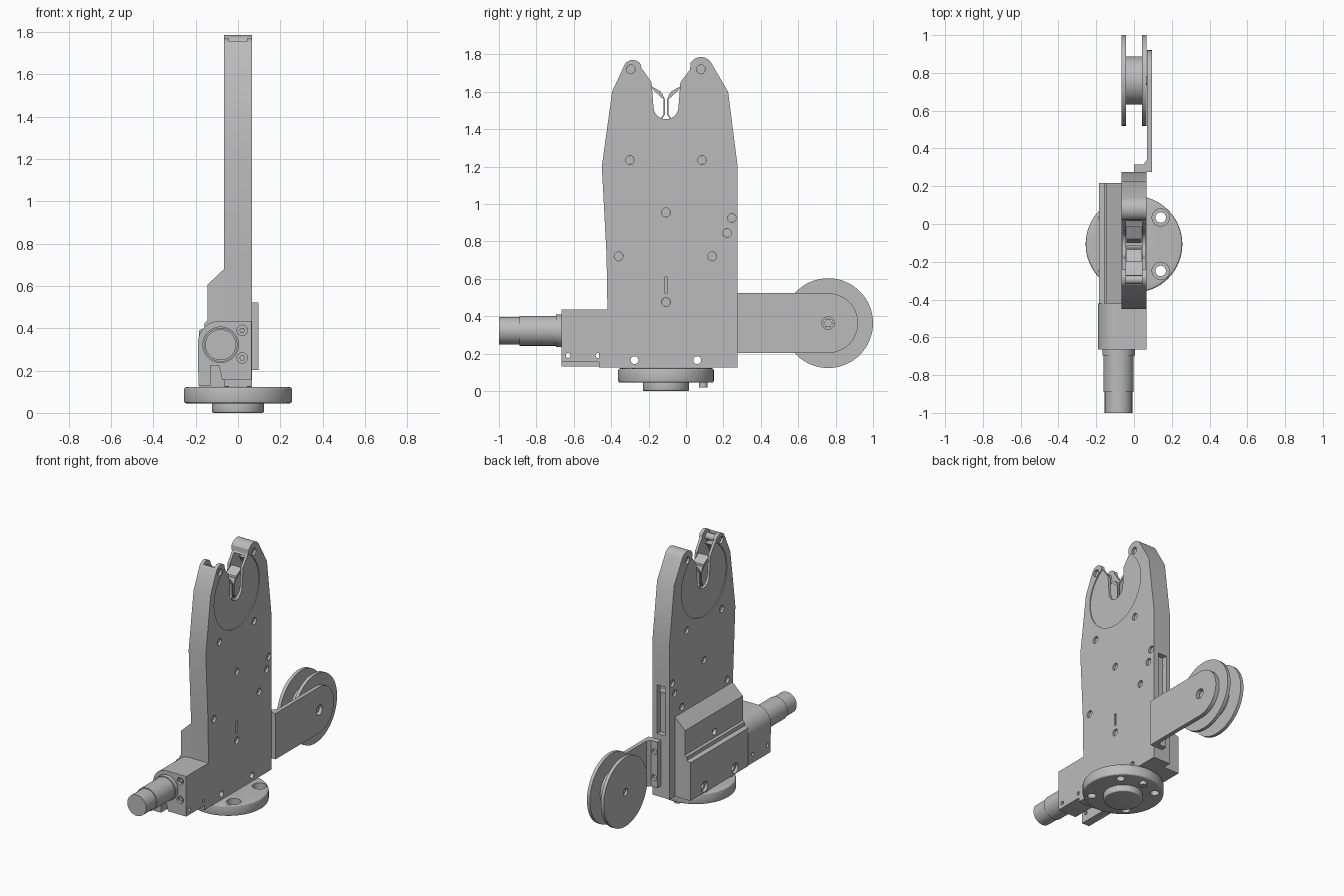
import bpy, bmesh, math
from mathutils import Matrix, Vector

if "Cube" in bpy.data.objects:
    bpy.data.objects.remove(bpy.data.objects["Cube"], do_unlink=True)

grey = bpy.data.materials.new("machined_grey")
grey.use_nodes = True
COLOUR = (0.5, 0.5, 0.5, 1)
grey.diffuse_color = COLOUR
grey.node_tree.nodes["Principled BSDF"].inputs["Base Color"].default_value = COLOUR

AXES = {"X": Matrix(((0, 0, 1), (1, 0, 0), (0, 1, 0))),
        "Y": Matrix(((1, 0, 0), (0, 0, 1), (0, 1, 0))),
        "Z": Matrix.Identity(3)}


def prism(name, pts, lo, hi, axis="X"):
    """Extrude a flat outline along an axis from lo to hi."""
    bm = bmesh.new()
    m = AXES[axis]
    face = bm.faces.new([bm.verts.new(m @ Vector((a, b, lo))) for a, b in pts])
    ext = bmesh.ops.extrude_face_region(bm, geom=[face])
    moved = [v for v in ext["geom"] if isinstance(v, bmesh.types.BMVert)]
    bmesh.ops.translate(bm, verts=moved, vec=m @ Vector((0, 0, hi - lo)))
    bmesh.ops.recalc_face_normals(bm, faces=bm.faces)
    mesh = bpy.data.meshes.new(name)
    bm.to_mesh(mesh)
    bm.free()
    mesh.materials.append(grey)
    obj = bpy.data.objects.new(name, mesh)
    bpy.context.collection.objects.link(obj)
    return obj


def arc(a, b, r, start, end, n=12):
    return [(a + r * math.cos(math.radians(start + (end - start) * i / n)),
             b + r * math.sin(math.radians(start + (end - start) * i / n))) for i in range(n + 1)]


def disc(name, a, b, r, lo, hi, axis="X", n=48):
    return prism(name, arc(a, b, r, 0, 360, n)[:-1], lo, hi, axis)


def box(name, x, y, z):
    return prism(name, [(x[0], y[0]), (x[1], y[0]), (x[1], y[1]), (x[0], y[1])], z[0], z[1], "Z")


def activate(obj):
    bpy.ops.object.select_all(action="DESELECT")
    obj.select_set(True)
    bpy.context.view_layer.objects.active = obj


def cut(obj, *cutters):
    activate(obj)
    for c in cutters:
        mod = obj.modifiers.new("cut", "BOOLEAN")
        mod.operation, mod.solver, mod.object = "DIFFERENCE", "EXACT", c
        bpy.ops.object.modifier_apply(modifier=mod.name)
        bpy.data.objects.remove(c, do_unlink=True)


def bevel(obj, width):
    activate(obj)
    mod = obj.modifiers.new("bevel", "BEVEL")
    mod.width, mod.segments, mod.limit_method, mod.angle_limit = width, 3, "ANGLE", 1.0
    bpy.ops.object.modifier_apply(modifier=mod.name)


MID = -0.107    # centre of the body along y
NOTCH_Z = 1.51  # centre of the rotor disc
W = 0.066       # half thickness of the body

# Main body outline with the notched top and two tips
outline = [(-0.465, 0.125), (0.275, 0.125), (0.275, 1.21), (0.225, 1.6)]
outline += arc(0.08, 1.722, 0.064, 25, 150)
outline += [(0.022, 1.72), (-0.03, 1.65)]
outline += arc(MID, 1.52, 0.067, 0, -180)
outline += [(-0.184, 1.65), (-0.24, 1.73)]
outline += arc(-0.285, 1.72, 0.05, 30, 150)
outline += [(-0.395, 1.6), (-0.45, 1.2), (-0.425, 0.73), (-0.42, 0.435), (-0.465, 0.435)]
body = prism("body_plate", outline, -W, W)

# Hollow behind the notch, shallow disc recesses and open slots at the tips
cut(body, disc("c", MID, NOTCH_Z, 0.235, -0.042, 0.042),
    disc("c", MID, NOTCH_Z, 0.25, 0.06, 0.1), disc("c", MID, NOTCH_Z, 0.25, -0.1, -0.06),
    disc("c", 0.075, 1.715, 0.052, -0.042, 0.042, n=24),
    box("c", (-0.042, 0.042), (-0.32, -0.2), (1.68, 1.9)),
    box("c", (-0.036, 0.03), (0.24, 0.4), (0.56, 0.9)),
    box("c", (0.055, 0.1), (-0.115, -0.099), (0.525, 0.61)))

# Screw bores with recessed pins
SCREWS = [(0.08, 1.72), (-0.295, 1.72), (-0.3, 1.235), (0.085, 1.235), (MID, 0.955),
          (0.245, 0.925), (0.22, 0.845), (-0.36, 0.72), (0.14, 0.72), (MID, 0.475)]
for y, z in SCREWS:
    cut(body, disc("c", y, z, 0.024, -0.2, 0.2, n=20))
    disc("body_pin", y, z, 0.0235, -0.05, 0.05, n=20)

# Thin forked spring guides inside the notch
for side in (-1, 1):
    path = [(0.085, 1.625), (0.02, 1.59), (0.006, 1.56), (0.006, 1.48), (0.02, 1.455)]
    strip = path + [(a + 0.008, b + (0.012 if i < 2 else 0)) for i, (a, b) in enumerate(path)][::-1]
    prism("spring_guide", [(MID + side * a, b) for a, b in strip], -0.04, 0.04)

# Gear cover on the right side with its sloped top
cover = prism("gear_cover", [(-W, 0.125), (-W, 0.68), (-0.145, 0.605), (-0.145, 0.435),
                             (-0.158, 0.425), (-0.158, 0.4), (-0.185, 0.39), (-0.185, 0.125)],
              -0.42, 0.217, "Y")
for y, z, r in ((-0.275, 0.165, 0.021), (0.06, 0.165, 0.021)):
    cut(body, disc("c", y, z, r, -0.3, 0.3, n=20))
    cut(cover, disc("c", y, z, r, -0.3, 0.3, n=20), disc("c", y, z, 0.036, -0.3, -0.165, n=20))
cut(cover, disc("c", MID, 0.475, 0.024, -0.2, -0.12, n=20))

# Motor mount block with a rounded shoulder
mount_outline = [(0.065, 0.155), (0.065, 0.435)] + arc(-0.085, 0.33, 0.105, 90, 180)
mount_outline += [(-0.187, 0.13), (-0.13, 0.13), (-0.13, 0.225), (-0.09, 0.225), (-0.075, 0.155)]
mount = prism("motor_mount", mount_outline, -0.665, -0.42, "Y")
for y in (-0.63, -0.47):
    cut(mount, disc("c", y, 0.19, 0.013, -0.3, 0.3, n=16))
for z in (0.26, 0.39):
    cut(mount, disc("c", 0.02, z, 0.025, -0.7, -0.645, "Y", 20))
    disc("mount_screw", 0.02, z, 0.014, -0.658, -0.64, "Y", 6)

# Motor in stepped cylinders
for name, r, lo, hi in (("motor_collar", 0.086, -0.695, -0.66), ("motor_case", 0.08, -0.89, -0.69),
                        ("motor_cap", 0.073, -1.0, -0.885)):
    disc(name, -0.082, 0.322, r, lo, hi, "Y")

# Round mounting flange with its hub, bolt holes and locating stud
flange = disc("base_flange", 0, MID, 0.256, 0.045, 0.122, "Z", 64)
bevel(flange, 0.012)
for k in range(4):
    a = math.radians(45 + 90 * k)
    cut(flange, disc("c", 0.2 * math.cos(a), MID + 0.2 * math.sin(a), 0.028, 0, 0.2, "Z", 20),
        disc("c", 0.2 * math.cos(a), MID + 0.2 * math.sin(a), 0.046, 0.08, 0.2, "Z", 24))
hub = disc("base_hub", 0, MID, 0.124, 0, 0.06, "Z")
bevel(hub, 0.01)
disc("locating_stud", 0, 0.092, 0.023, 0.02, 0.06, "Z", 20)

# Bent bracket arm carrying the wheel
WY, WZ = 0.76, 0.363
arm = prism("wheel_arm", [(0.285, 0.203)] + arc(WY, WZ, 0.16, -90, 90, 24) + [(0.285, 0.523)], 0.068, 0.096)
cut(arm, disc("c", WY, WZ, 0.034, 0, 0.2, n=20))
tab = prism("arm_tab", [(0, 0.276), (0.096, 0.276), (0.096, 0.34), (0.068, 0.34), (0.05, 0.315), (0, 0.315)],
            0.203, 0.523, "Z")
for z in (0.27, 0.45):
    cut(tab, disc("c", 0.025, z, 0.02, 0.295, 0.4, "Y", 20))

# Grooved wheel
for name, r, lo, hi in (("wheel_flange_right", 0.24, -0.065, -0.042), ("wheel_core", 0.127, -0.045, 0.045),
                        ("wheel_flange_left", 0.24, 0.042, 0.065)):
    part = disc(name, WY, WZ, r, lo, hi, n=64)
    cut(part, disc("c", WY, WZ, 0.025, -0.2, 0.2, n=20))
disc("wheel_axle", WY, WZ, 0.0245, -0.05, 0.08, n=6)

# Smooth curved walls while keeping edges crisp
for obj in list(bpy.context.scene.objects):
    if obj.type == "MESH":
        activate(obj)
        bpy.ops.object.shade_smooth_by_angle(angle=math.radians(25))
